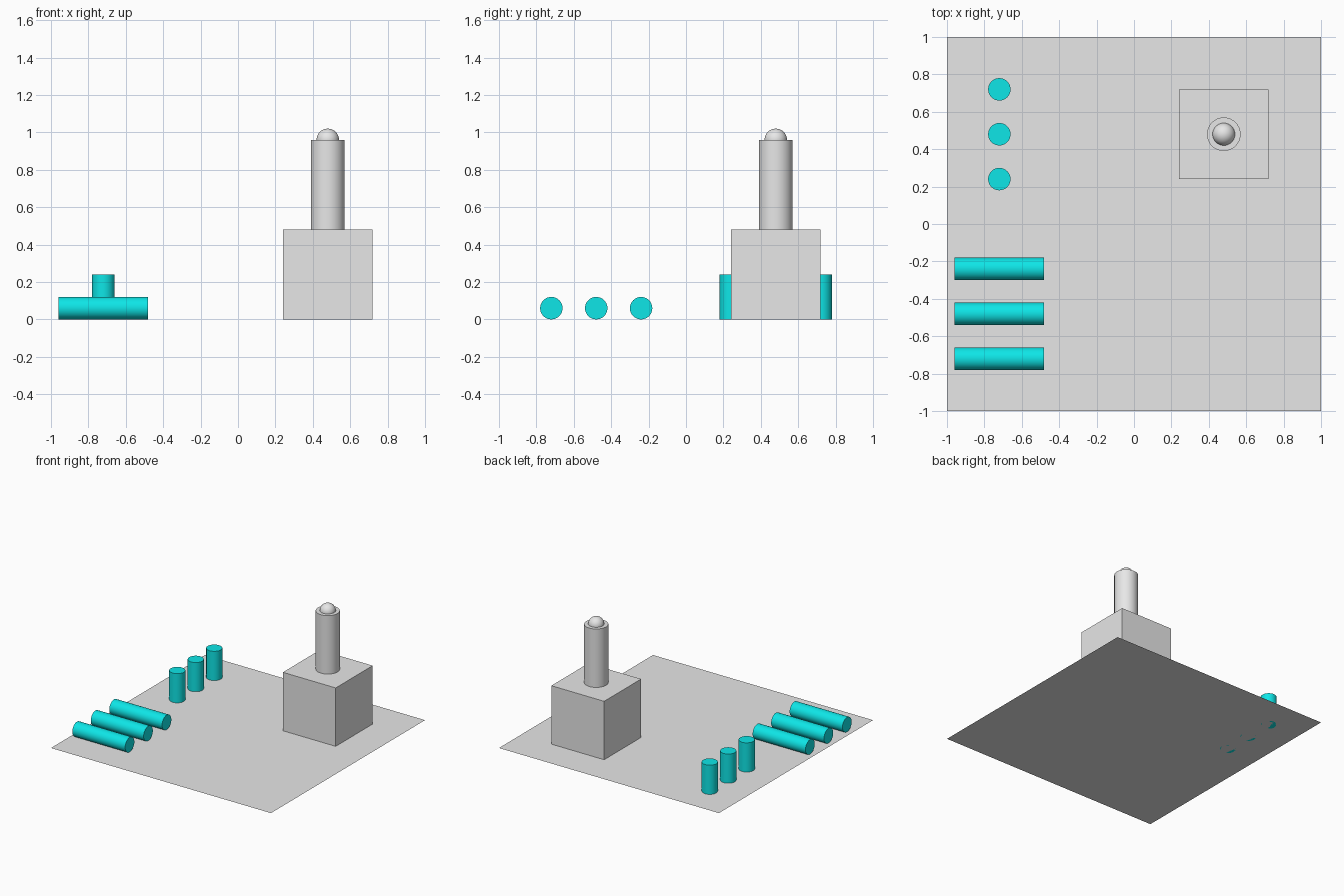
import bpy, math

if "Cube" in bpy.data.objects:
    bpy.data.objects.remove(bpy.data.objects["Cube"])


def material(name, rgb):
    m = bpy.data.materials.new(name)
    m.diffuse_color = (*rgb, 1)
    m.use_nodes = True
    m.node_tree.nodes["Principled BSDF"].inputs["Base Color"].default_value = m.diffuse_color
    return m


grey = material("light_grey", (0.8, 0.8, 0.8))
cyan = material("cyan", (0.005, 0.9, 0.91))


def finish(name, mat, smooth=True):
    ob = bpy.context.object
    ob.name = name
    ob.data.materials.append(mat)
    if smooth:
        bpy.ops.object.shade_smooth_by_angle(angle=math.radians(30))


def cylinder(name, mat, radius, length, loc, rot=(0, 0, 0)):
    bpy.ops.mesh.primitive_cylinder_add(vertices=32, radius=radius, depth=length,
                                        location=loc, rotation=rot)
    finish(name, mat)


# Flat base sheet
bpy.ops.mesh.primitive_plane_add(size=2)
finish("base_sheet", grey, False)

# Pedestal with post and rounded tip
bpy.ops.mesh.primitive_cube_add(size=0.48, location=(0.48, 0.48, 0.24))
finish("pedestal", grey, False)
cylinder("post", grey, 0.09, 0.48, (0.48, 0.48, 0.72))
bpy.ops.mesh.primitive_uv_sphere_add(segments=32, ring_count=16, radius=0.06,
                                     location=(0.48, 0.48, 0.96))
finish("post_tip", grey)

# Standing pegs at the back, lying rods at the front
for i in range(3):
    y = 0.24 * (i + 1)
    cylinder(f"standing_peg_{i + 1}", cyan, 0.06, 0.24, (-0.72, y, 0.12))
    cylinder(f"lying_rod_{i + 1}", cyan, 0.06, 0.48, (-0.72, -y, 0.06),
             (0, math.pi / 2, 0))
